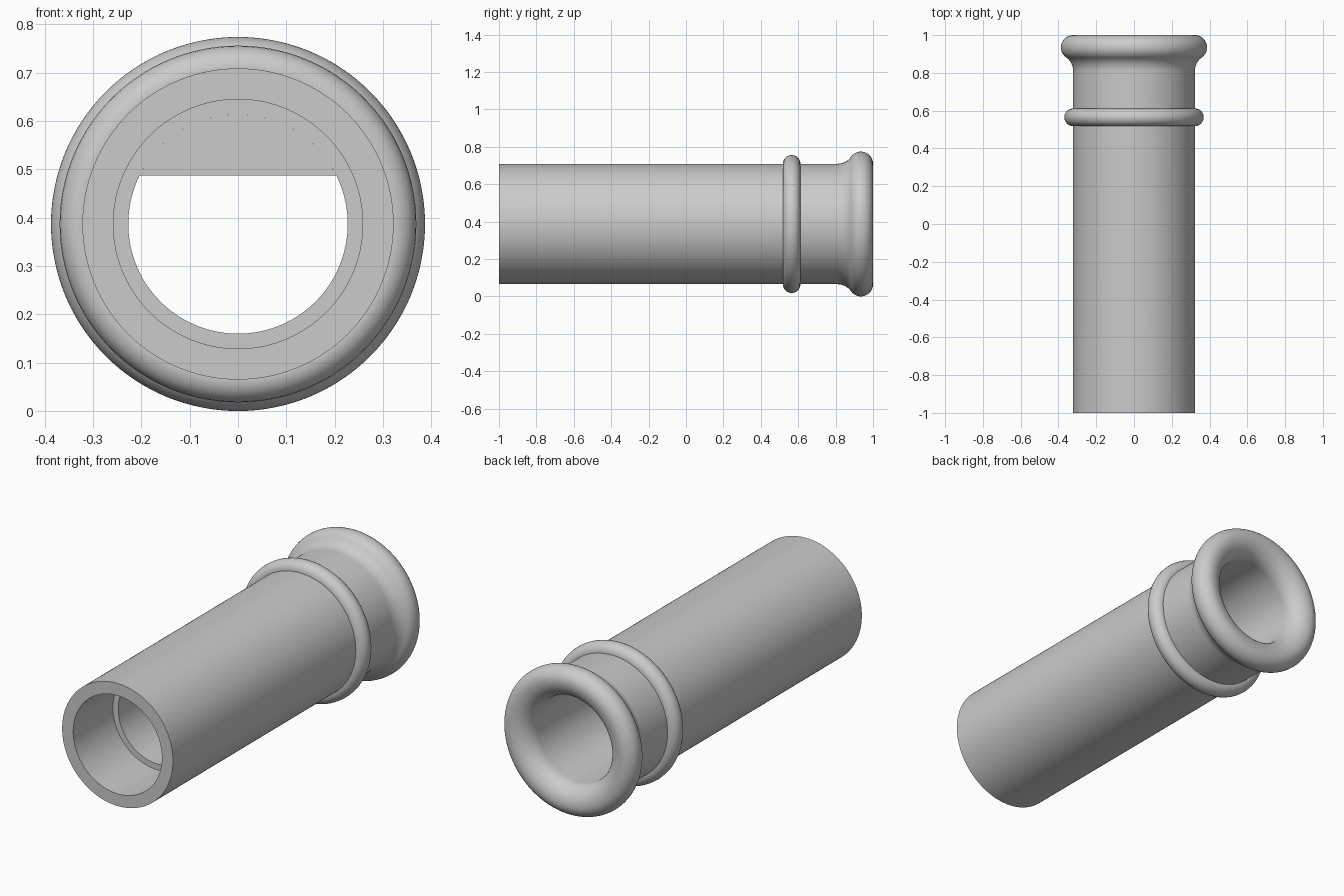
import bpy, bmesh
from math import sin, cos, pi, radians, asin, atan2
from mathutils import Matrix, Vector

cube = bpy.data.objects.get("Cube")
if cube:
    bpy.data.objects.remove(cube, do_unlink=True)

AXIS_Z = 0.387      # height of the tube axis
OUTER, SOCKET, BORE = 0.322, 0.258, 0.227
STEP_Y = -0.67      # depth where the socket narrows to the bore

grey = bpy.data.materials.new("plain_grey")
grey.use_nodes = True
colour = (0.6, 0.6, 0.6, 1)
grey.diffuse_color = colour
grey.node_tree.nodes["Principled BSDF"].inputs["Base Color"].default_value = colour


def arc(r, y, radius, start, end, n):
    """Points (r, y) on an arc; angle 0 points outward, 90 points back."""
    angles = [radians(start + (end - start) * i / n) for i in range(n + 1)]
    return [(r + radius * cos(a), y + radius * sin(a)) for a in angles]


def finish(bm, name):
    bmesh.ops.remove_doubles(bm, verts=bm.verts, dist=0.0002)
    bmesh.ops.recalc_face_normals(bm, faces=bm.faces)
    mesh = bpy.data.meshes.new(name)
    bm.to_mesh(mesh)
    bm.free()
    mesh.materials.append(grey)
    obj = bpy.data.objects.new(name, mesh)
    bpy.context.collection.objects.link(obj)
    obj.location.z = AXIS_Z
    bpy.ops.object.select_all(action='DESELECT')
    obj.select_set(True)
    bpy.context.view_layer.objects.active = obj
    bpy.ops.object.shade_smooth_by_angle(angle=radians(35))
    return obj


def lathe(name, profile, steps=128):
    """Spin a closed (r, y) profile around the tube axis."""
    bm = bmesh.new()
    verts = [bm.verts.new((r, y, 0)) for r, y in profile]
    edges = [bm.edges.new((v, verts[i - 1])) for i, v in enumerate(verts)]
    bmesh.ops.spin(bm, geom=verts + edges, cent=(0, 0, 0), axis=(0, 1, 0),
                   angle=2 * pi, steps=steps, use_merge=True)
    return finish(bm, name)


# Tube with stepped bore, filleted neck and rounded flared rim
lip, lip_y, fillet, neck_y = 0.065, 0.935, 0.088, 0.81
meet = atan2(lip_y - neck_y, fillet) * 180 / pi
profile = [(SOCKET, -1), (OUTER, -1)]
profile += arc(OUTER + fillet, neck_y, fillet, 180, 180 - meet, 10)
profile += arc(OUTER, lip_y, lip, -meet, 90, 22)
profile += arc(OUTER, 1 - (OUTER - BORE), OUTER - BORE, 90, 180, 14)
profile += [(BORE, STEP_Y), (SOCKET, STEP_Y)]
lathe("flared_tube", profile)

# Rounded collar around the tube
lathe("collar_ring", arc(OUTER, 0.565, 0.047, 0, 345, 23))

# Flat-bottomed block closing the top of the bore behind the step
flat = asin(0.1 / BORE)
bm = bmesh.new()
n = 40
ring = [bm.verts.new((BORE * cos(a), STEP_Y, BORE * sin(a)))
        for a in (flat + (pi - 2 * flat) * i / n for i in range(n + 1))]
face = bm.faces.new(ring)
ext = bmesh.ops.extrude_face_region(bm, geom=[face], use_keep_orig=True)
bmesh.ops.translate(bm, vec=(0, 0.35, 0),
                    verts=[g for g in ext["geom"] if isinstance(g, bmesh.types.BMVert)])
finish(bm, "bore_block")
